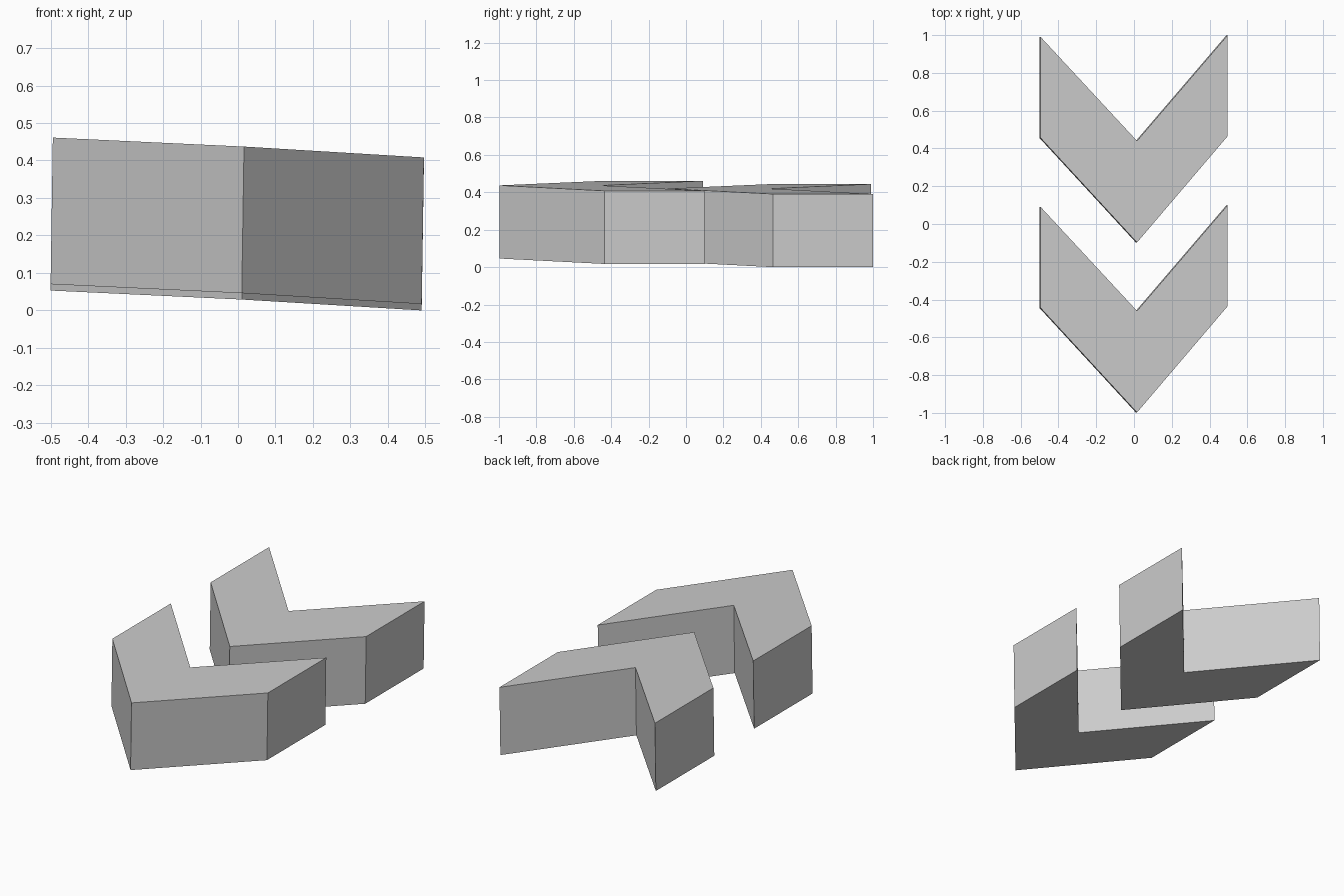
import bpy, bmesh

if "Cube" in bpy.data.objects:
    bpy.data.objects.remove(bpy.data.objects["Cube"])

# Chevron outline seen from above, with the slightly tilted base height (x, y, z)
OUTLINE = [
    (0.010, -0.998, 0.046),   # tip
    (0.490, -0.435, 0.017),
    (0.490, 0.100, 0.017),
    (0.010, -0.460, 0.046),   # notch
    (-0.500, 0.090, 0.070),
    (-0.500, -0.445, 0.070),
]
HEIGHT = 0.391
LEAN = 0.006


def make_chevron(name, dy, dz):
    bm = bmesh.new()
    low = [bm.verts.new((x, y + dy, z + dz)) for x, y, z in OUTLINE]
    high = [bm.verts.new((v.co.x + LEAN, v.co.y, v.co.z + HEIGHT)) for v in low]
    n = len(low)
    for i in range(n):
        j = (i + 1) % n
        bm.faces.new((low[i], low[j], high[j], high[i]))
    # Caps: one quad per arm, sharing the tip-to-notch crease
    for a, b, c, d in ((0, 1, 2, 3), (0, 3, 4, 5)):
        bm.faces.new((high[a], high[b], high[c], high[d]))
        bm.faces.new((low[d], low[c], low[b], low[a]))
    bmesh.ops.recalc_face_normals(bm, faces=bm.faces)
    mesh = bpy.data.meshes.new(name)
    bm.to_mesh(mesh)
    bm.free()
    obj = bpy.data.objects.new(name, mesh)
    bpy.context.collection.objects.link(obj)


# Two matching chevrons, one behind the other
make_chevron("front_chevron", 0.0, 0.0)
make_chevron("back_chevron", 0.9, -0.017)
